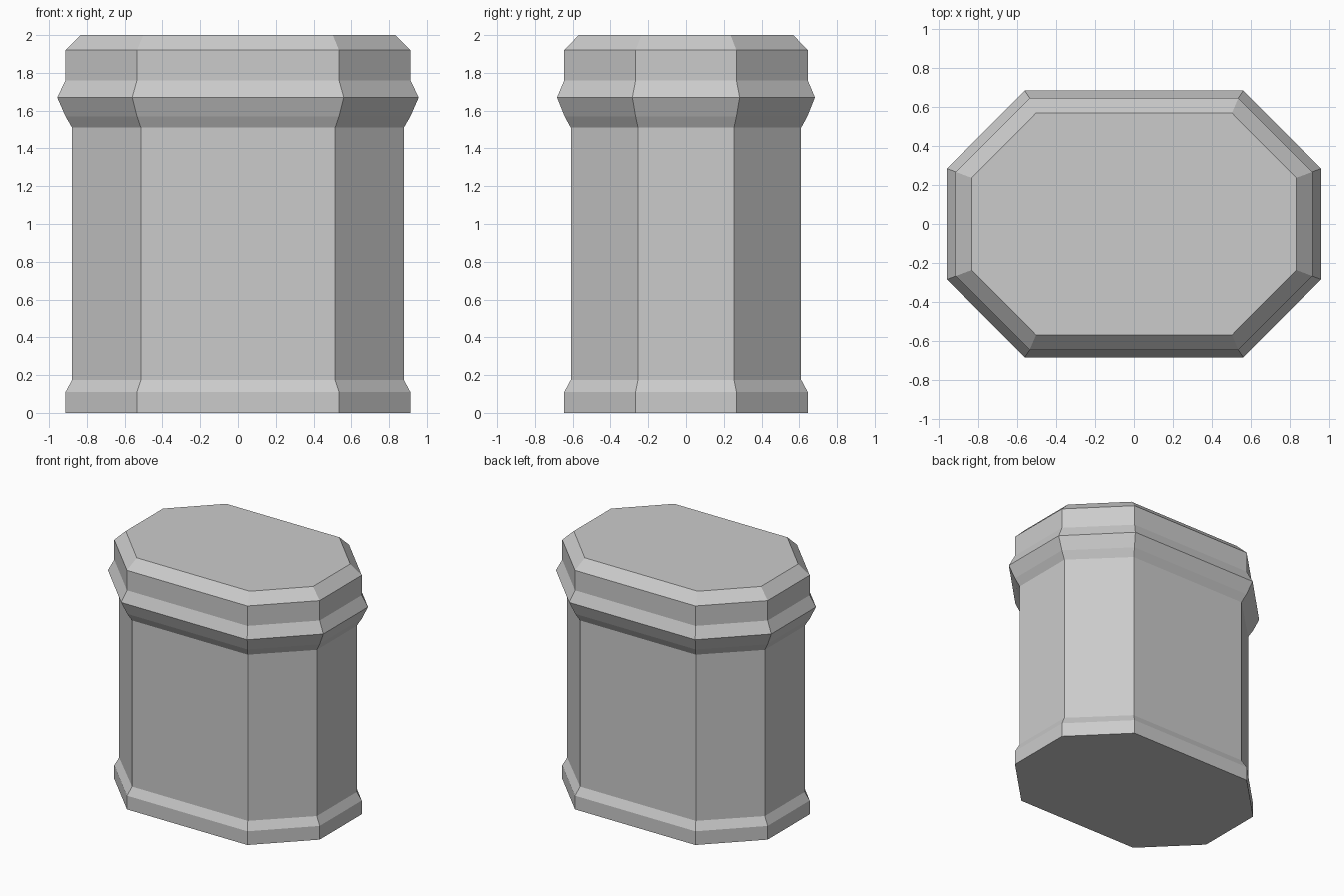
import bpy
import bmesh

cube = bpy.data.objects.get("Cube")
if cube:
    bpy.data.objects.remove(cube, do_unlink=True)

# Single stone grey
stone = bpy.data.materials.new("light_grey")
stone.use_nodes = True
GREY = (0.6, 0.6, 0.6, 1)
stone.diffuse_color = GREY
stone.node_tree.nodes["Principled BSDF"].inputs["Base Color"].default_value = GREY


def octagon(bm, z, hx, hy, fx, fy):
    """Ring with half sizes hx, hy and half flat lengths fx, fy."""
    quarter = [(hx, fy), (fx, hy)]
    pts = quarter + [(-x, y) for x, y in reversed(quarter)]
    pts += [(-x, -y) for x, y in pts]
    return [bm.verts.new((x, y, z)) for x, y in pts]


def loft(name, profile):
    """Stack of octagonal rings joined by flat sides and closed at both ends."""
    bm = bmesh.new()
    rings = [octagon(bm, *row) for row in profile]
    for low, high in zip(rings, rings[1:]):
        for i in range(len(low)):
            j = (i + 1) % len(low)
            bm.faces.new((low[i], low[j], high[j], high[i]))
    bm.faces.new(rings[0][::-1])
    bm.faces.new(rings[-1])
    bmesh.ops.recalc_face_normals(bm, faces=bm.faces)
    mesh = bpy.data.meshes.new(name)
    bm.to_mesh(mesh)
    bm.free()
    mesh.materials.append(stone)
    obj = bpy.data.objects.new(name, mesh)
    bpy.context.collection.objects.link(obj)


# Pedestal: plinth, shaft, flared moulding, chamfered cap
loft("pedestal", [
    (0.0, 0.913, 0.645, 0.535, 0.267),
    (0.11, 0.913, 0.645, 0.535, 0.267),
    (0.175, 0.878, 0.61, 0.514, 0.254),
    (1.51, 0.878, 0.61, 0.514, 0.254),
    (1.57, 0.913, 0.643, 0.535, 0.267),
    (1.67, 0.957, 0.683, 0.56, 0.284),
    (1.76, 0.913, 0.645, 0.535, 0.267),
    (1.92, 0.913, 0.645, 0.535, 0.267),
    (2.0, 0.832, 0.568, 0.502, 0.236),
])
